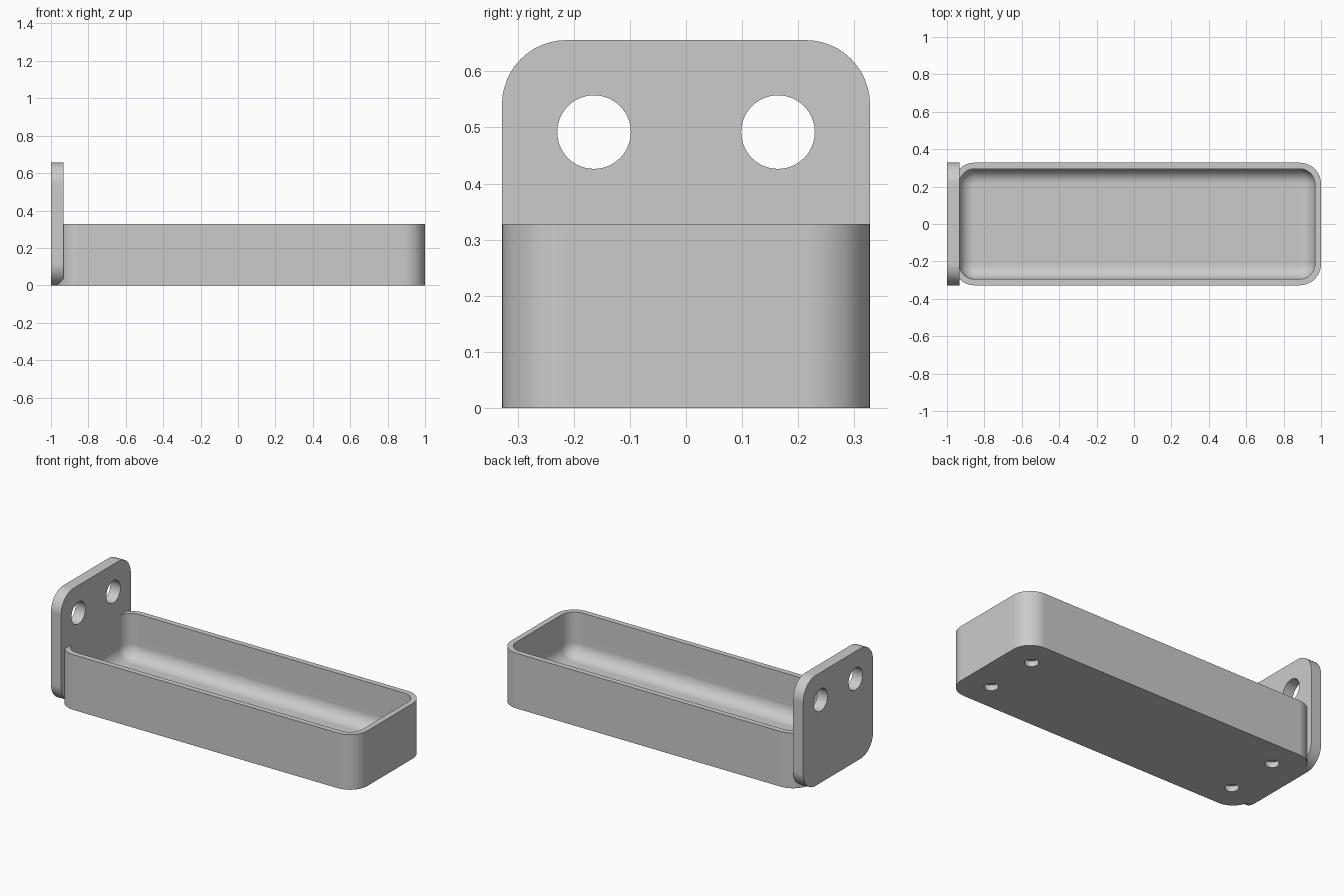
import bpy, bmesh, math
from mathutils import Matrix

if "Cube" in bpy.data.objects:
    bpy.data.objects.remove(bpy.data.objects["Cube"], do_unlink=True)

U = 2 / 61                      # one design unit
HALF_W = 10 * U                 # half width of tray and plate
X0, X1 = -1 + U, 1.0            # ends of the tray
MID = (X0 + X1) / 2
WALL, FLOOR = U, 2 * U
TRAY_H, PLATE_H = 10 * U, 20 * U
CORNER = 3.5 * U

grey = bpy.data.materials.new("light_grey")
grey.use_nodes = True
grey.diffuse_color = (0.6, 0.6, 0.6, 1)
grey.node_tree.nodes["Principled BSDF"].inputs["Base Color"].default_value = (0.6, 0.6, 0.6, 1)


def rounded_rect(half_a, half_b, r, steps=12):
    """Counter-clockwise outline of a rounded rectangle."""
    pts = []
    for k, (sa, sb) in enumerate([(1, 1), (-1, 1), (-1, -1), (1, -1)]):
        for i in range(steps + 1):
            t = math.pi / 2 * (k + i / steps)
            pts.append((sa * (half_a - r) + r * math.cos(t),
                        sb * (half_b - r) + r * math.sin(t)))
    return pts


def loft(name, rings):
    """Skin a stack of equal-length rings and cap both ends."""
    bm = bmesh.new()
    loops = [[bm.verts.new(p) for p in ring] for ring in rings]
    n = len(loops[0])
    for a, b in zip(loops, loops[1:]):
        for i in range(n):
            j = (i + 1) % n
            bm.faces.new((a[i], a[j], b[j], b[i]))
    bm.faces.new(loops[0][::-1])
    bm.faces.new(loops[-1])
    bmesh.ops.recalc_face_normals(bm, faces=bm.faces)
    return to_object(name, bm)


def to_object(name, bm):
    mesh = bpy.data.meshes.new(name)
    bm.to_mesh(mesh)
    bm.free()
    mesh.materials.append(grey)
    obj = bpy.data.objects.new(name, mesh)
    bpy.context.collection.objects.link(obj)
    return obj


def drill(obj, centres, radius, depth, axis):
    """Cut round holes of the given total depth at each centre."""
    turn = Matrix.Rotation(math.pi / 2, 4, "Y") if axis == "X" else Matrix()
    bm = bmesh.new()
    for c in centres:
        bmesh.ops.create_cone(bm, cap_ends=True, segments=48, radius1=radius,
                              radius2=radius, depth=depth,
                              matrix=Matrix.Translation(c) @ turn)
    cutter = to_object("hole_cutter", bm)
    cutter.hide_render = True
    mod = obj.modifiers.new("holes", "BOOLEAN")
    mod.operation, mod.solver, mod.object = "DIFFERENCE", "EXACT", cutter
    select(obj)
    bpy.ops.object.modifier_apply(modifier=mod.name)
    bpy.data.objects.remove(cutter, do_unlink=True)


def select(obj):
    bpy.ops.object.select_all(action="DESELECT")
    obj.select_set(True)
    bpy.context.view_layer.objects.active = obj


def finish(obj):
    select(obj)
    bpy.ops.object.shade_smooth_by_angle(angle=math.radians(30))
    mod = obj.modifiers.new("even_shading", "WEIGHTED_NORMAL")
    mod.keep_sharp = True


# Tray: outer wall, rim, inner wall, then a fillet rolling into the floor
half_l = (X1 - X0) / 2
inner_r, fillet = 2.5 * U, 2.4 * U


def tray_ring(inset, r, z):
    return [(MID + a, b, z) for a, b in rounded_rect(half_l - inset, HALF_W - inset, r)]


rings = [tray_ring(0, CORNER, 0), tray_ring(0, CORNER, TRAY_H),
         tray_ring(WALL, inner_r, TRAY_H)]
for i in range(11):
    t = math.pi / 2 * i / 10
    shift = fillet * (1 - math.cos(t))
    rings.append(tray_ring(WALL + shift, inner_r - shift,
                           FLOOR + fillet * (1 - math.sin(t))))
tray = loft("tray", rings)

# Four shallow round recesses under the tray
recess = U
drill(tray, [(MID + sx * 25 * U, sy * 5 * U, 0) for sx in (-1, 1) for sy in (-1, 1)],
      1.15 * U, 2 * recess, "Z")
finish(tray)

# Upright mounting plate with two through holes, flush with the tray's inner wall
plate_face = -1 + 2 * U + 0.0005
outline = rounded_rect(HALF_W, PLATE_H / 2, CORNER)
plate = loft("mounting_plate", [[(x, a, PLATE_H / 2 + b) for a, b in outline]
                                for x in (-1, plate_face)])
drill(plate, [(-1 + U, s * 5 * U, 15 * U) for s in (-1, 1)], 2 * U, 6 * U, "X")
finish(plate)
